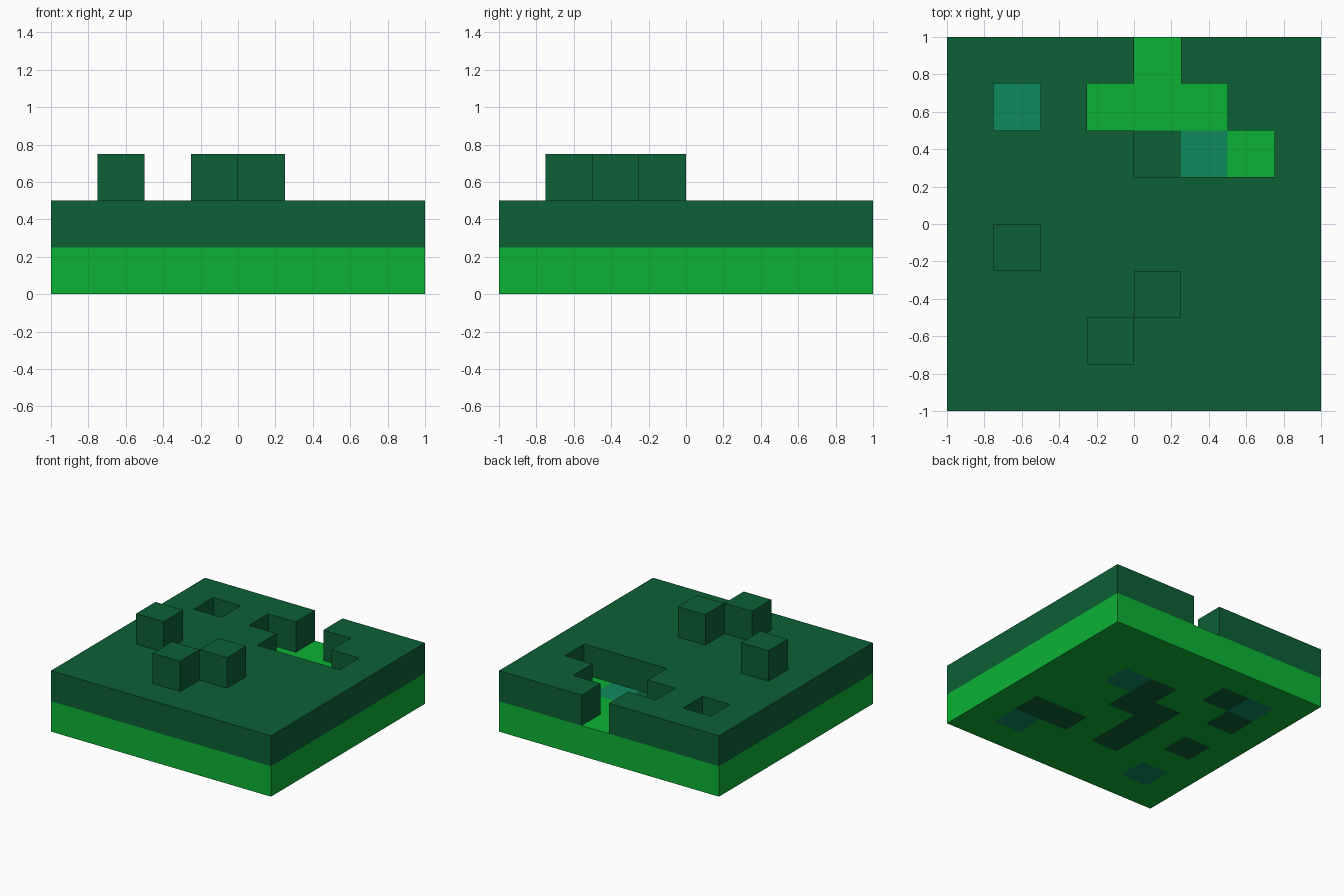
import bpy
import bmesh
from mathutils import Vector

cube = bpy.data.objects.get("Cube")
if cube:
    bpy.data.objects.remove(cube, do_unlink=True)

N = 8            # cells per side
S = 2.0 / N      # cell size


def material(name, rgb):
    m = bpy.data.materials.new(name)
    m.use_nodes = True
    m.diffuse_color = (*rgb, 1)
    bsdf = next(n for n in m.node_tree.nodes if n.type == 'BSDF_PRINCIPLED')
    bsdf.inputs["Base Color"].default_value = (*rgb, 1)
    bsdf.inputs["Roughness"].default_value = 0.8
    return m


GRASS, FOREST, TEAL = 0, 1, 2
MATERIALS = [material("bright_green", (0.0037, 0.45, 0.036)),
             material("forest_green", (0.0037, 0.117, 0.036)),
             material("teal_green", (0.005, 0.254, 0.114))]

# Cells are (column along x, row along y), counted from the front left corner
square = [(i, j) for i in range(N) for j in range(N)]
forest_cells = [(4, 5), (4, 4), (3, 4), (3, 3), (3, 2), (6, 2), (5, 2),
                (2, 6), (1, 5), (1, 3)]
teal_cells = [(5, 5), (6, 1), (1, 6), (1, 1)]
pits = [(4, 7), (3, 6), (4, 6), (5, 6), (4, 5), (5, 5), (6, 5), (1, 6)]
raised = [(1, 3), (4, 2), (3, 1)]

# Each layer maps a cell to its colour
ground = {c: GRASS for c in square}
ground.update({c: FOREST for c in forest_cells})
ground.update({c: TEAL for c in teal_cells})
cover = {c: FOREST for c in square if c not in pits}
blocks = {c: FOREST for c in raised}
layers = [ground, cover, blocks]
solid = {(i, j, k) for k, layer in enumerate(layers) for i, j in layer}


def build(name, cells, k):
    """Make the outer faces of the given cells in layer k as one object."""
    bm = bmesh.new()
    for (i, j), colour in cells.items():
        centre = Vector(((i + 0.5) * S - 1, (j + 0.5) * S - 1, (k + 0.5) * S))
        for axis in range(3):
            for sign in (-1, 1):
                near = [i, j, k]
                near[axis] += sign
                if tuple(near) in solid:
                    continue
                n, u, v = Vector(), Vector(), Vector()
                n[axis] = sign * S / 2
                u[(axis + 1) % 3] = S / 2
                v[(axis + 2) % 3] = sign * S / 2
                corners = [centre + n + u * a + v * b
                           for a, b in ((-1, -1), (1, -1), (1, 1), (-1, 1))]
                face = bm.faces.new([bm.verts.new(p) for p in corners])
                face.material_index = colour
    bmesh.ops.remove_doubles(bm, verts=bm.verts, dist=0.0001)
    mesh = bpy.data.meshes.new(name)
    for m in MATERIALS:
        mesh.materials.append(m)
    bm.to_mesh(mesh)
    bm.free()
    obj = bpy.data.objects.new(name, mesh)
    bpy.context.collection.objects.link(obj)


# Ground slab with coloured cells, cover slab with pits, and the loose blocks
build("ground_layer", ground, 0)
build("cover_layer", cover, 1)
for number, cell in enumerate(raised, 1):
    build(f"raised_block_{number}", {cell: FOREST}, 2)
